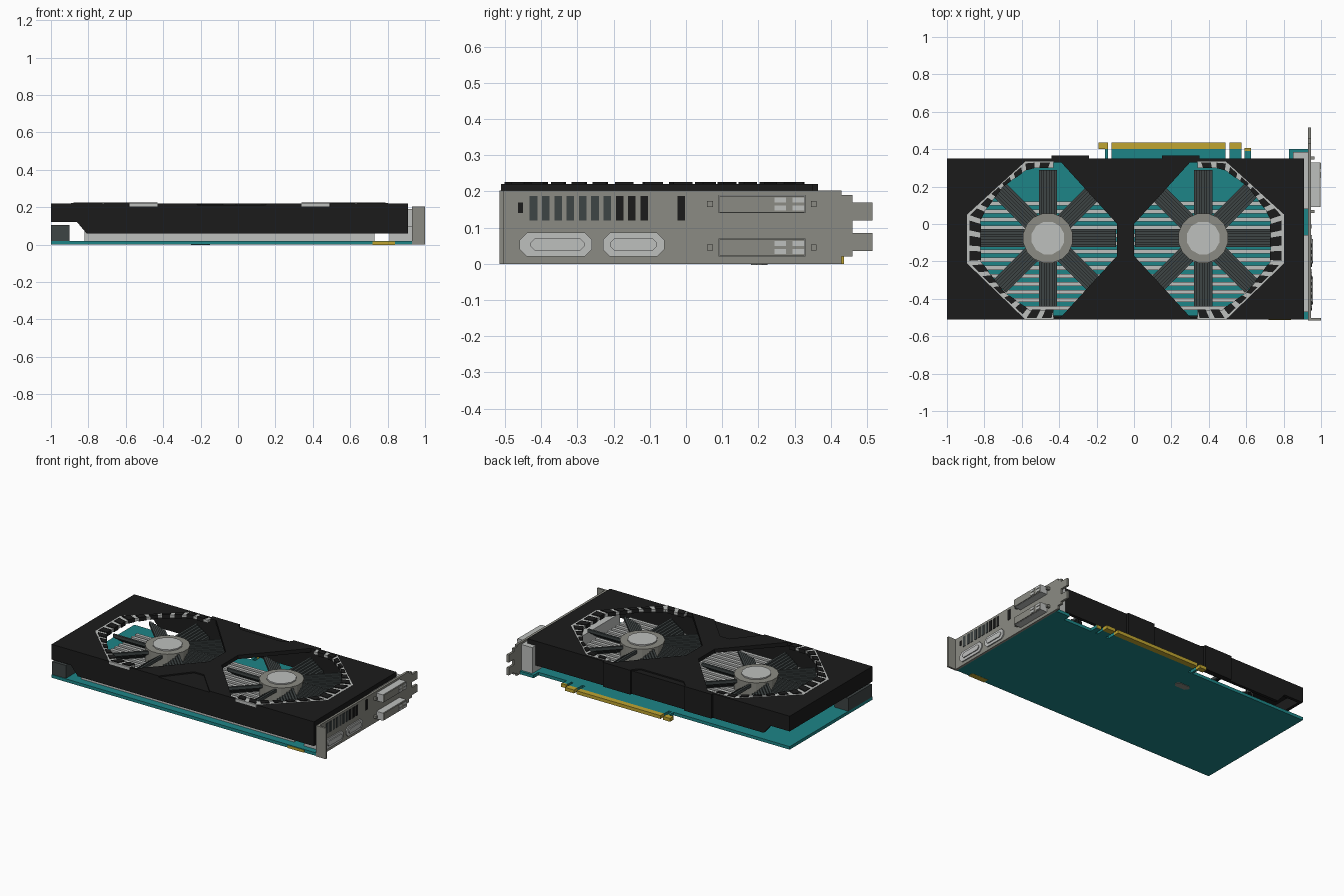
import bpy, bmesh, math
from mathutils import Vector

cube = bpy.data.objects.get("Cube")
if cube:
    bpy.data.objects.remove(cube, do_unlink=True)


def material(name, r, g, b):
    col = [(c / 255) ** 2.2 for c in (r, g, b)] + [1]
    m = bpy.data.materials.new(name)
    m.use_nodes = True
    m.diffuse_color = col
    m.node_tree.nodes["Principled BSDF"].inputs["Base Color"].default_value = col
    return m


BLACK = material("black plastic", 33, 33, 33)
SLATE = material("slate plastic", 64, 70, 70)
TEAL = material("teal board", 35, 132, 134)
GREY = material("mid grey metal", 138, 138, 130)
LIGHT = material("light grey metal", 188, 190, 188)
GOLD = material("gold contacts", 190, 163, 52)


def rect(a0, a1, b0, b1):
    return [(a0, b0), (a1, b0), (a1, b1), (a0, b1)]


def ngon(cx, cy, r, n):
    return [(cx + r * math.cos(math.tau * (i + .5) / n), cy + r * math.sin(math.tau * (i + .5) / n))
            for i in range(n)]


def chamfered(a0, a1, b0, b1, c):
    return [(a0 + c, b0), (a1 - c, b0), (a1, b0 + c), (a1, b1 - c),
            (a1 - c, b1), (a0 + c, b1), (a0, b1 - c), (a0, b0 + c)]


def build(name, mat, layers, axis="z"):
    """Extrude layers of (loops, start, end) along an axis; inner loops become holes."""
    bm = bmesh.new()
    for loops, h0, h1 in layers:
        cu = bpy.data.curves.new("profile", "CURVE")
        cu.dimensions, cu.fill_mode, cu.extrude = "2D", "BOTH", (h1 - h0) / 2
        for loop in loops:
            sp = cu.splines.new("POLY")
            sp.points.add(len(loop) - 1)
            for p, (a, b) in zip(sp.points, loop):
                p.co = (a, b, 0, 1)
            sp.use_cyclic_u = True
        tmp = bpy.data.objects.new("profile", cu)
        bpy.context.collection.objects.link(tmp)
        dg = bpy.context.evaluated_depsgraph_get()
        me = bpy.data.meshes.new_from_object(tmp.evaluated_get(dg))
        bpy.data.objects.remove(tmp, do_unlink=True)
        bpy.data.curves.remove(cu)
        old = set(bm.verts)
        bm.from_mesh(me)
        bpy.data.meshes.remove(me)
        new = [v for v in bm.verts if v not in old]
        for v in new:
            a, b, h = v.co.x, v.co.y, v.co.z + (h0 + h1) / 2
            v.co = {"z": (a, b, h), "x": (h, a, b), "y": (a, h, b)}[axis]
        bmesh.ops.remove_doubles(bm, verts=new, dist=1e-5)
    bmesh.ops.recalc_face_normals(bm, faces=bm.faces)
    mesh = bpy.data.meshes.new(name)
    bm.to_mesh(mesh)
    bm.free()
    mesh.materials.clear()
    mesh.materials.append(mat)
    for p in mesh.polygons:
        p.material_index = 0
        p.use_smooth = False
    ob = bpy.data.objects.new(name, mesh)
    bpy.context.collection.objects.link(ob)
    return ob


# Circuit board with edge connector
tabs = [(-.155, -.14), (-.12, .49), (.51, .575), (.59, .625), (.83, .93)]
build("circuit_board", TEAL, [([rect(-1, .93, -.51, .35)], 0, .02),
                              ([rect(a, b, .35, .40) for a, b in tabs], 0, .02)])
build("edge_contacts", GOLD, [([rect(a, b, .40, .437) for a, b in
                                [(-.19, -.14)] + tabs[1:3]] + [rect(.59, .625, .39, .405)], 0, .022)])
build("bridge_contacts", GOLD, [([rect(.72, .84, -.513, -.475)], -.001, .016)])
build("underside_plate", GREY, [([chamfered(-.25, -.15, .18, .225, .015)], -.003, .001)])

# Heatsink fins
build("heatsink_fins", LIGHT, [([rect(-.82, .73, -.46 + i * .043, -.438 + i * .043)
                                 for i in range(14)], .02, .1)])
build("power_connector", SLATE, [([rect(-1, -.9, -.505, -.26)], .02, .105)])
build("port_housing", LIGHT, [([rect(.85, .93, .08, .385)], .02, .19),
                              ([rect(.81, .93, -.47, -.06)], .02, .1)])

# Shroud: top with two octagonal openings, recessed centre panels and walls
MID = -.045


def flip(loop, side):
    return loop if side < 0 else [(2 * MID - x, y) for x, y in loop]


opening = [(-.58, .33), (-.89, .05), (-.89, -.21), (-.58, -.497),
           (-.39, -.497), (-.09, -.17), (-.09, 0), (-.39, .33)]
front_notch = [(-.22, -.51), (-.08, -.34), (-.01, -.34), (.15, -.51)]
back_notch = [(.15, .35), (.11, .31), (-.2, .31), (-.24, .35)]
outline = [(-1, -.51)] + front_notch + [(.91, -.51), (.91, .35)] + back_notch + [(-1, .35)]
build("shroud_top", BLACK, [([outline, opening, flip(opening, 1)], .195, .22)])
build("shroud_recesses", BLACK, [([front_notch, back_notch], .19, .212)])
wall = [(-1, .12), (-.86, .12), (-.81, .06), (.91, .06), (.91, .2), (-1, .2)]
build("shroud_long_walls", BLACK, [([wall], -.51, -.49), ([wall], .33, .35)], "y")
build("shroud_end_walls", BLACK, [([rect(-.49, .33, .12, .2)], -1, -.98),
                                  ([rect(-.49, .33, .06, .2)], .89, .91)], "x")
build("shroud_back_tabs", BLACK, [([rect(-.44, -.24, .35, .365), rect(.15, .35, .35, .365)], .06, .22)])

# Half-ring trims with dark tiles around the outer side of each opening
outer = [(-.43, .335), (-.58, .335), (-.893, .05), (-.893, -.21), (-.58, -.512), (-.43, -.512)]
inner = [(-.43, .30), (-.56, .30), (-.70, .20), (-.82, .04), (-.82, -.20), (-.70, -.36),
         (-.56, -.46), (-.43, -.46)]


def along(path, t):
    pts = [Vector(p) for p in path]
    d = t * sum((b - a).length for a, b in zip(pts, pts[1:]))
    for a, b in zip(pts, pts[1:]):
        n = (b - a).length
        if d <= n:
            return a.lerp(b, d / n)
        d -= n
    return pts[-1]


def tile(t0, t1):
    ends = []
    for t, lean in ((t0, .012), (t1, .012)):
        o, i = along(outer, t), along(inner, min(t + lean, 1))
        ends.append((tuple(o.lerp(i, .2)), tuple(o.lerp(i, 1.04))))
    return [ends[0][0], ends[1][0], ends[1][1], ends[0][1]]


COUNT = 17
tiles = [tile((i + .2) / COUNT, (i + .84) / COUNT) for i in range(COUNT)]

for side, label in ((-1, "right"), (1, "left")):
    build(label + "_trim_ring", LIGHT, [([flip(outer + inner[::-1], side)], .203, .221)])
    build(label + "_trim_tiles", BLACK, [([flip(t, side) for t in tiles], .2, .226)])

    # Fan: hub, cap and eight stepped blades
    cx, cy = MID + side * .415, -.075
    build(label + "_fan_hub", GREY, [([ngon(cx, cy, .135, 16)], .09, .195)])
    build(label + "_fan_cap", LIGHT, [([ngon(cx, cy, .09, 12)], .19, .203)])
    STEPS = 7
    layers = []
    for s in range(STEPS):
        w0 = -.049 + s * .014
        loops = []
        for k in range(8):
            c, n = math.cos(k * math.tau / 8), math.sin(k * math.tau / 8)
            loops.append([(cx + u * c - v * n, cy + u * n + v * c)
                          for u, v in rect(.125, .365, w0, w0 + .014)])
        layers.append((loops, .105 + s * .01, .125 + s * .01))
    build(label + "_fan_blades", SLATE, layers)

# Mounting bracket
steps = [(-.51, 0), (.43, 0), (.43, .02), (.46, .02), (.46, .035), (.515, .035), (.515, .085),
         (.46, .085), (.46, .12), (.515, .12), (.515, .17), (.46, .17), (.46, .19),
         (.43, .19), (.43, .203), (-.51, .203)]
build("bracket_plate", GREY, [([steps], .93, .945)], "x")
build("bracket_flange", GREY, [([rect(.93, 1, -.515, -.503)], 0, .203)])
vents = [rect(y, y + .021, .12, .188) for y in [-.432 + i * .034 for i in range(13)]]
build("bracket_vents", SLATE, [(vents[:7], .944, .948)], "x")
build("bracket_dark_vents", BLACK, [(vents[7:10] + vents[12:] + [rect(-.465, -.45, .14, .17)],
                                     .944, .948)], "x")

# Ports on the bracket
build("display_ports", LIGHT, [([chamfered(-.46, -.26, .02, .086, .02),
                                 chamfered(-.23, -.06, .02, .086, .02)], .944, .952),
                               ([chamfered(-.43, -.28, .037, .07, .012),
                                 chamfered(-.21, -.08, .037, .07, .012)], .95, .958)], "x")
rows = (.045, .165)
build("wide_ports", LIGHT, [([rect(.09, .33, z - .025, z + .025) for z in rows], .944, .992)], "x")
build("wide_port_faces", GREY, [([rect(.092, .328, z - .023, z + .023) for z in rows], .99, .997)], "x")
build("wide_port_pins", LIGHT, [([rect(y, y + .032, z + d, z + d + .014) for z in rows
                                  for y in (.245, .295) for d in (-.018, .004)], .996, 1)], "x")
build("port_screws", GREY, [([rect(y, y + .016, z - .008, z + .008) for z in rows
                              for y in (.058, .345)], .944, .965)], "x")
